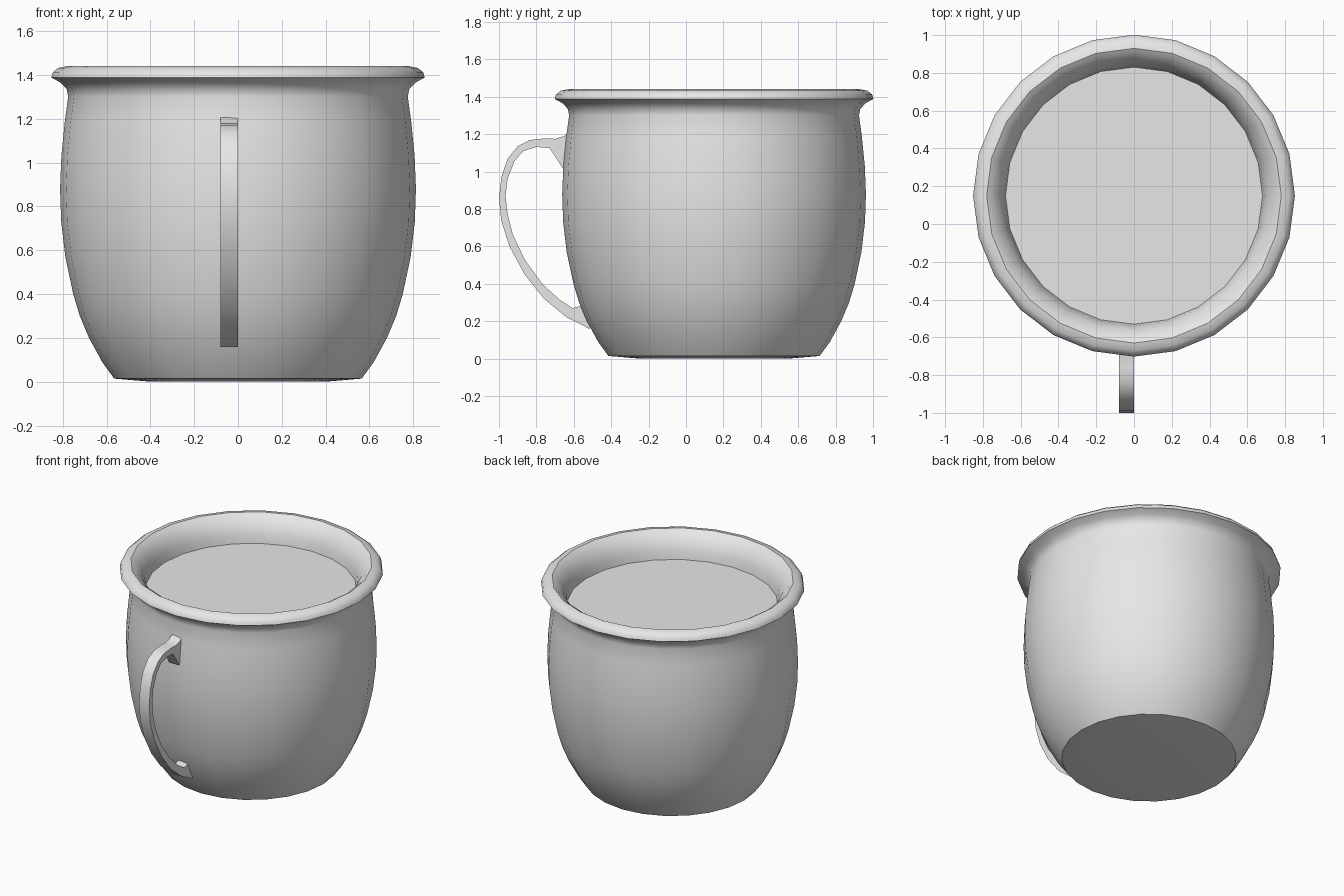
import bpy, bmesh, math

cube = bpy.data.objects.get("Cube")
if cube:
    bpy.data.objects.remove(cube, do_unlink=True)

SEGMENTS = 24
CENTRE_Y = 0.15

grey = bpy.data.materials.new("plain grey")
grey.use_nodes = True
grey.diffuse_color = (0.8, 0.8, 0.8, 1)
grey.node_tree.nodes["Principled BSDF"].inputs["Base Color"].default_value = (0.8, 0.8, 0.8, 1)


def finish(name, bm, angle):
    """Turn a bmesh into a shaded, coloured object."""
    bmesh.ops.recalc_face_normals(bm, faces=bm.faces)
    mesh = bpy.data.meshes.new(name)
    bm.to_mesh(mesh)
    bm.free()
    mesh.materials.append(grey)
    obj = bpy.data.objects.new(name, mesh)
    bpy.context.collection.objects.link(obj)
    bpy.ops.object.select_all(action='DESELECT')
    obj.select_set(True)
    bpy.context.view_layer.objects.active = obj
    bpy.ops.object.shade_smooth_by_angle(angle=math.radians(angle))
    return obj


def ring(bm, radius, z):
    return [bm.verts.new((radius * math.cos(a), CENTRE_Y + radius * math.sin(a), z))
            for a in (2 * math.pi * i / SEGMENTS for i in range(SEGMENTS))]


# Cup: base, bulging wall, flared lip and inner wall as one turned profile
profile = [(0.40, 0.0), (0.565, 0.014), (0.62, 0.09), (0.68, 0.20), (0.722, 0.30),
           (0.752, 0.40), (0.788, 0.57), (0.807, 0.73), (0.812, 0.88), (0.806, 1.03),
           (0.79, 1.19), (0.775, 1.30), (0.782, 1.335), (0.81, 1.365), (0.852, 1.388),
           (0.845, 1.412), (0.82, 1.432), (0.78, 1.44), (0.755, 1.425),
           (0.715, 1.38), (0.69, 1.32), (0.68, 1.26)]
bm = bmesh.new()
rings = [ring(bm, r, z) for r, z in profile]
for low, high in zip(rings, rings[1:]):
    for i in range(SEGMENTS):
        j = (i + 1) % SEGMENTS
        bm.faces.new((low[i], low[j], high[j], high[i]))
bm.faces.new(rings[0])
finish("cup_body", bm, 40)

# Liquid: flat disc just below the lip
bm = bmesh.new()
bm.faces.new(ring(bm, 0.682, 1.262))
liquid = finish("liquid_surface", bm, 30)

# Handle: side outline (y, z) extruded across its width
outer = [(-0.60, 1.21), (-0.633, 1.205), (-0.655, 1.188), (-0.70, 1.175), (-0.757, 1.177),
         (-0.837, 1.168), (-0.90, 1.135), (-0.955, 1.067), (-0.987, 0.97), (-1.0, 0.853),
         (-0.987, 0.735), (-0.944, 0.60), (-0.863, 0.45), (-0.757, 0.318),
         (-0.64, 0.222), (-0.515, 0.158)]
inner = [(-0.50, 0.29), (-0.543, 0.286), (-0.607, 0.27), (-0.676, 0.315), (-0.767, 0.398),
         (-0.863, 0.53), (-0.927, 0.666), (-0.954, 0.773), (-0.965, 0.87), (-0.954, 0.96),
         (-0.917, 1.056), (-0.869, 1.11), (-0.80, 1.131), (-0.73, 1.126),
         (-0.698, 1.078), (-0.66, 1.02), (-0.60, 1.02)]
bm = bmesh.new()
side = bm.faces.new([bm.verts.new((-0.08, y, z)) for y, z in outer + inner])
extruded = bmesh.ops.extrude_face_region(bm, geom=[side], use_keep_orig=True)
moved = [v for v in extruded["geom"] if isinstance(v, bmesh.types.BMVert)]
bmesh.ops.translate(bm, verts=moved, vec=(0.08, 0, 0))
finish("handle", bm, 35)
